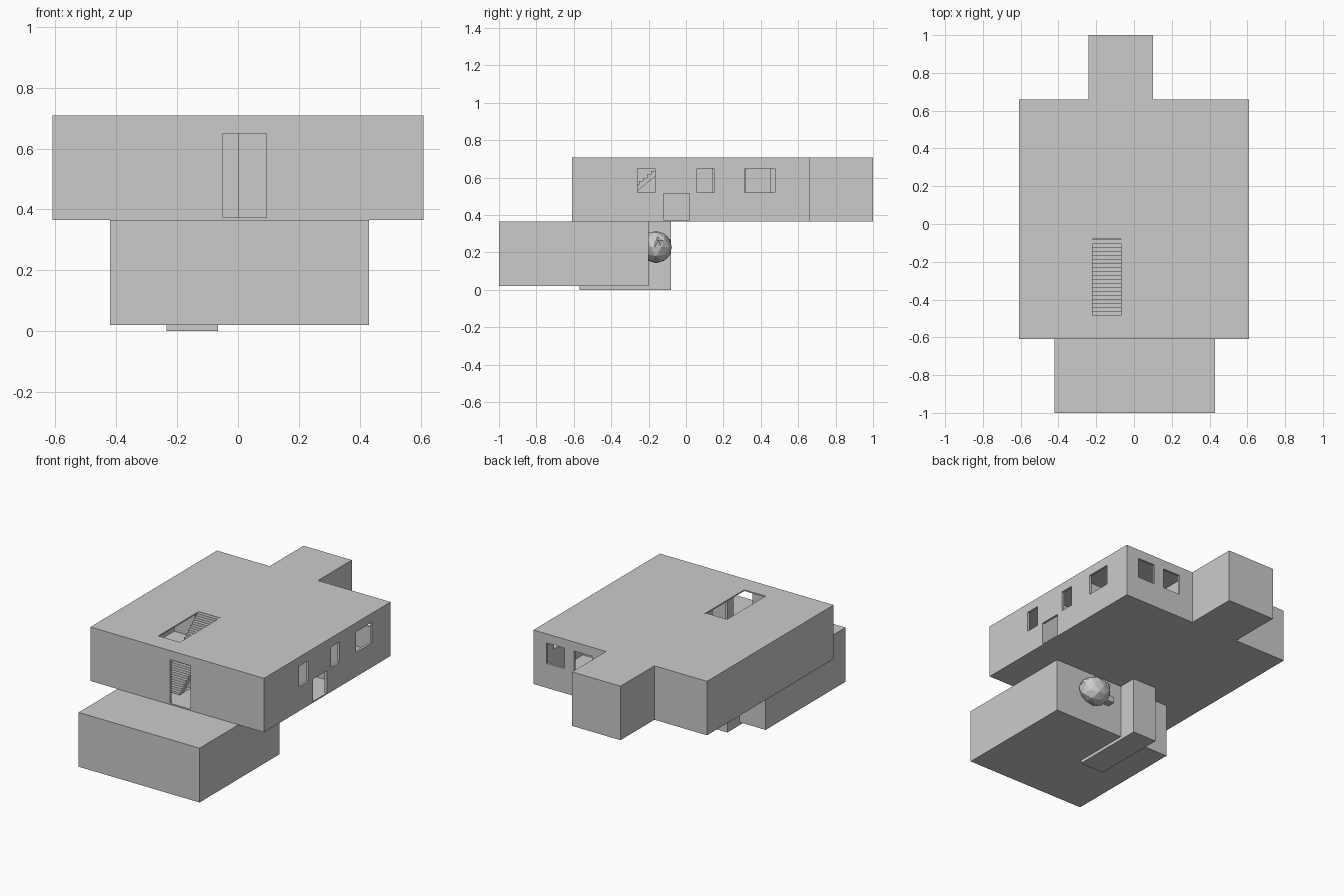
import bpy, bmesh, random
from mathutils import Vector

if "Cube" in bpy.data.objects:
    bpy.data.objects.remove(bpy.data.objects["Cube"])

random.seed(4)


def prism(name, pts, lo, hi, axis='Z'):
    """Extrude a 2D outline along Z (pts = x,y) or X (pts = y,z)."""
    bm = bmesh.new()
    put = (lambda p, h: (p[0], p[1], h)) if axis == 'Z' else (lambda p, h: (h, p[0], p[1]))
    face = bm.faces.new([bm.verts.new(put(p, lo)) for p in pts])
    new = bmesh.ops.extrude_face_region(bm, geom=[face])['geom']
    shift = (0, 0, hi - lo) if axis == 'Z' else (hi - lo, 0, 0)
    bmesh.ops.translate(bm, vec=shift, verts=[g for g in new if isinstance(g, bmesh.types.BMVert)])
    bmesh.ops.recalc_face_normals(bm, faces=bm.faces)
    me = bpy.data.meshes.new(name)
    bm.to_mesh(me)
    bm.free()
    ob = bpy.data.objects.new(name, me)
    bpy.context.collection.objects.link(ob)
    return ob


def box(name, x0, x1, y0, y1, z0, z1):
    return prism(name, [(x0, y0), (x1, y0), (x1, y1), (x0, y1)], z0, z1)


def boolean(ob, tool, op='DIFFERENCE'):
    """Apply a boolean at once and throw the tool away."""
    m = ob.modifiers.new('cut', 'BOOLEAN')
    m.operation, m.solver, m.object = op, 'EXACT', tool
    dg = bpy.context.evaluated_depsgraph_get()
    dg.update()
    me = bpy.data.meshes.new_from_object(ob.evaluated_get(dg))
    ob.modifiers.clear()
    ob.data = me
    bpy.data.objects.remove(tool)


def carve(ob, cuts):
    for c in cuts:
        boolean(ob, box('cutter', *c))


def stairs(name, x0, x1, y0, y1, z0, z1, n, thick):
    """Saw-tooth flight rising towards +y with a sloping underside."""
    dy, dz = (y1 - y0) / n, (z1 - z0) / n
    pts = [(y0, z0)]
    for i in range(n):
        pts += [(y0 + i * dy, z0 + (i + 1) * dz), (y0 + (i + 1) * dy, z0 + (i + 1) * dz)]
    pts += [(y1, z1 - thick), (y0 + thick, z0)]
    return prism(name, pts, x0, x1, 'X')


# Upper storey: T-shaped block, rooms carved out so the walls remain
upper = prism('upper_storey', [(-.61, -.61), (.61, -.61), (.61, .66), (.10, .66),
                               (.10, 1), (-.24, 1), (-.24, .66), (-.61, .66)], .365, .708)
F, C = .372, .70
carve(upper, [
    (-.595, .095, -.595, .21, F, C),     # main room
    (-.595, -.247, .225, .645, F, C),    # back left room
    (-.232, .088, .225, .985, F, C),     # back hall
    (.108, .595, -.595, -.137, F, C),    # front right room
    (.108, .595, -.122, .17, F, C),      # middle right room
    (.108, .595, .185, .645, F, C),      # back right room
])
# Doors inside, then outer doors, windows and stair wells
carve(upper, [
    (.08, .12, -.55, -.40, F + .001, .65), (.08, .12, -.29, -.15, F + .001, .65),
    (.08, .12, .02, .14, F + .001, .65), (.08, .12, .32, .45, F + .001, .65),
    (-.14, .0, .2, .24, F + .001, .65), (-.45, -.33, .2, .24, F + .001, .65),
    (-.05, .094, -.65, -.58, F + .001, .65),
    (.58, .65, -.12, .02, F + .001, .515),
])
carve(upper, [(.58, .65, a, b, .52, .65) for a, b in ((-.26, -.165), (.06, .15), (.315, .475))])
carve(upper, [(a, b, .63, .70, .52, .65) for a, b in ((.20, .325), (.393, .517))])
carve(upper, [(-.22, -.07, -.485, -.08, .66, .76), (-.218, -.072, -.45, -.10, .33, .40)])

# Cellar with the stair shaft joined on
cellar = box('cellar', -.42, .43, -1, -.2, .02, .365)
boolean(cellar, box('shaft', -.235, -.065, -.57, -.08, 0, .367), 'UNION')
carve(cellar, [
    (-.405, .415, -.985, -.215, .03, .352),
    (-.222, -.078, -.555, -.093, .012, .354),
    (-.218, -.075, -.45, -.10, .33, .40),
])

# Two stacked flights
stairs('upper_stairs', -.22, -.07, -.485, -.081, .368, .706, 19, .03)
stairs('cellar_stairs', -.221, -.079, -.50, -.09, .013, .366, 19, .03)


# Faceted boulder breaking through the cellar's back wall
def rock(name, loc, radius, scale, jitter, sub=2):
    bm = bmesh.new()
    bmesh.ops.create_icosphere(bm, subdivisions=sub, radius=radius)
    for v in bm.verts:
        v.co *= 1 + random.uniform(-jitter, jitter)
        v.co = Vector(a * b for a, b in zip(v.co, scale)) + Vector(loc)
    me = bpy.data.meshes.new(name)
    bm.to_mesh(me)
    bm.free()
    bpy.context.collection.objects.link(bpy.data.objects.new(name, me))


rock('boulder', (.17, -.16, .228), .088, (1.15, 1, 1), .05)
rock('boulder_lump_a', (.24, -.15, .245), .04, (1, .9, 1.1), .12, 1)
rock('boulder_lump_b', (.13, -.12, .25), .042, (1, 1, 1), .12, 1)
box('boulder_block', .03, .075, -.2, -.15, .195, .235)
